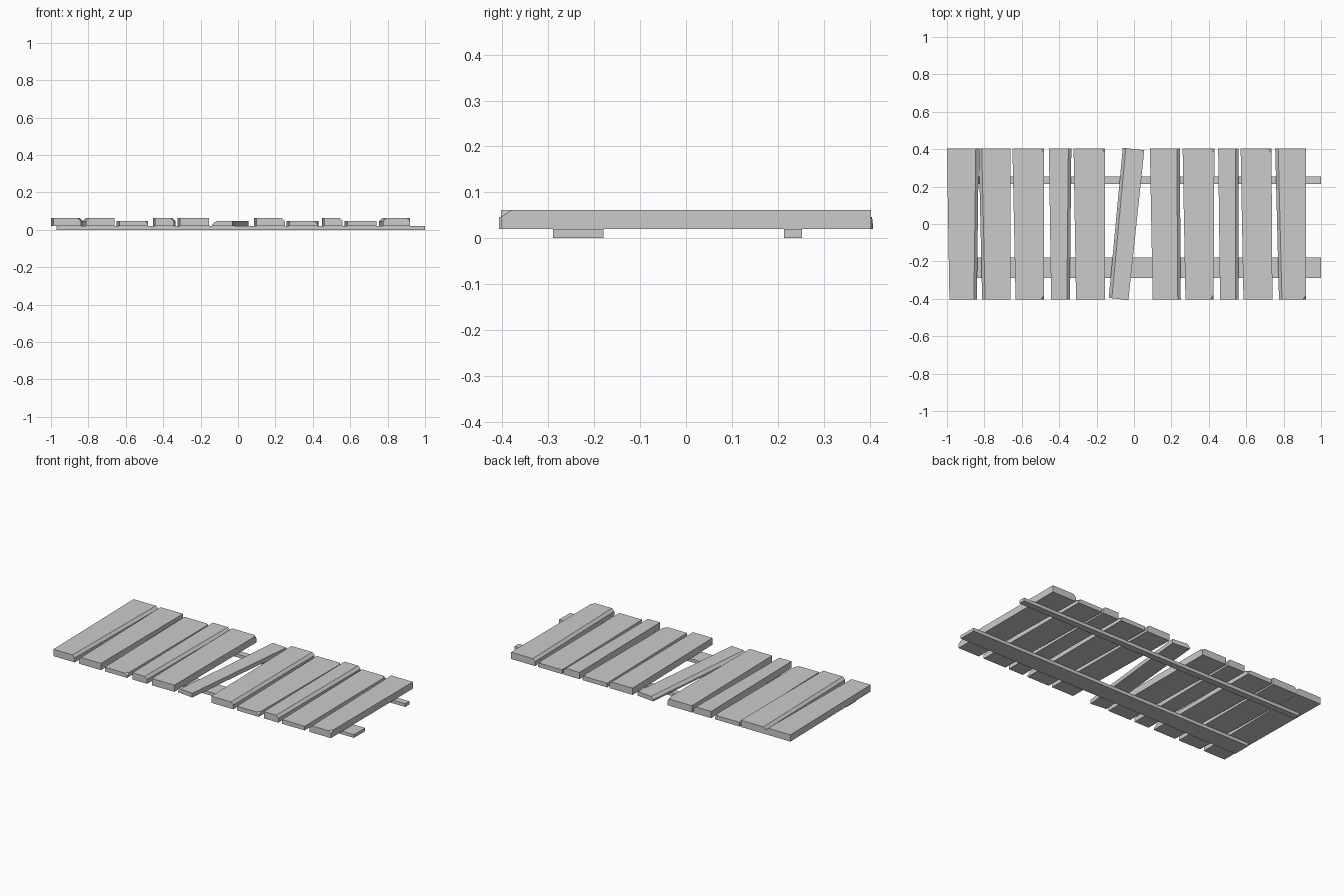
import bpy, bmesh
from mathutils import Vector as V

cube = bpy.data.objects.get("Cube")
if cube:
    bpy.data.objects.remove(cube)

mat = bpy.data.materials.new("plain_grey")
mat.use_nodes = True
colour = (0.6, 0.6, 0.6, 1)
mat.diffuse_color = colour
mat.node_tree.nodes["Principled BSDF"].inputs["Base Color"].default_value = colour

BASE, FRONT, BACK = 0.02, -0.403, 0.403


def board(outline, z0, z1):
    """Upright prism over a four-cornered outline."""
    bm = bmesh.new()
    face = bm.faces.new([bm.verts.new((x, y, z0)) for x, y in outline])
    up = bmesh.ops.extrude_face_region(bm, geom=[face])["geom"]
    bmesh.ops.translate(bm, vec=(0, 0, z1 - z0),
                        verts=[g for g in up if isinstance(g, bmesh.types.BMVert)])
    bmesh.ops.recalc_face_normals(bm, faces=bm.faces)
    return bm


def shave(bm, a, b, c):
    """Cut away everything above the plane through three points."""
    n = (b - a).cross(c - a).normalized()
    if n.z < 0:
        n.negate()
    cut = bmesh.ops.bisect_plane(bm, geom=bm.verts[:] + bm.edges[:] + bm.faces[:],
                                 plane_co=a, plane_no=n, clear_outer=True)
    edges = [g for g in cut["geom_cut"] if isinstance(g, bmesh.types.BMEdge)]
    bmesh.ops.contextual_create(bm, geom=edges)
    bmesh.ops.recalc_face_normals(bm, faces=bm.faces)


def finish(name, bm):
    mesh = bpy.data.meshes.new(name)
    bm.to_mesh(mesh)
    bm.free()
    mesh.materials.append(mat)
    bpy.context.collection.objects.link(bpy.data.objects.new(name, mesh))


def plank(name, back, front, top, bevel, chips):
    (bl, br), (fl, fr) = back, front
    lean = (bl + br - fl - fr) / 2 * 0.1 if abs(bl - fl) > 0.05 else 0
    bm = board([(fl, FRONT + lean), (fr, FRONT - lean / 2),
                (br, BACK - lean), (bl, BACK + lean / 2)], BASE, top)
    # long worn edge: -1 left, 1 right
    if bevel:
        p = V((br if bevel > 0 else bl, BACK, top))
        q = V((fr if bevel > 0 else fl, FRONT, top))
        inset = V((-0.016 * bevel, 0, 0))
        shave(bm, p + inset, q + inset, p - V((0, 0, 0.015)))
    # chipped top corners on the right-hand side
    for end in chips:
        p = V((fr, FRONT, top)) if end == "front" else V((br, BACK, top))
        s = 1 if end == "front" else -1
        shave(bm, p + V((-0.017, 0, 0)), p + V((0, 0.024 * s, 0)), p - V((0, 0, 0.016)))
    finish(name, bm)


# Deck planks: back edge, front edge, top height, worn side, chipped ends
HIGH, LOW = 0.062, 0.046
planks = [
    ((-1.0, -0.83), (-0.987, -0.84), HIGH, 1, []),
    ((-0.83, -0.66), (-0.812, -0.66), HIGH, -1, []),
    ((-0.65, -0.48), (-0.633, -0.48), LOW, 0, ["front", "back"]),
    ((-0.455, -0.335), (-0.443, -0.343), HIGH, 1, []),
    ((-0.323, -0.155), (-0.31, -0.155), HIGH, 0, ["back"]),
    ((-0.06, 0.055), (-0.135, -0.03), LOW, -1, []),
    ((0.085, 0.245), (0.1, 0.25), HIGH, 1, []),
    ((0.26, 0.43), (0.275, 0.425), LOW, 0, ["front", "back"]),
    ((0.45, 0.56), (0.46, 0.56), HIGH, 1, []),
    ((0.57, 0.735), (0.585, 0.74), LOW, 0, ["back"]),
    ((0.755, 0.92), (0.775, 0.92), HIGH, -1, ["front"]),
]
for i, spec in enumerate(planks, 1):
    plank(f"deck_plank_{i}", *spec)

# Support rails beneath the deck
for name, y0, y1 in (("front_rail", -0.29, -0.18), ("back_rail", 0.213, 0.253)):
    finish(name, board([(-0.97, y0), (1, y0), (1, y1), (-0.97, y1)], 0, BASE))
